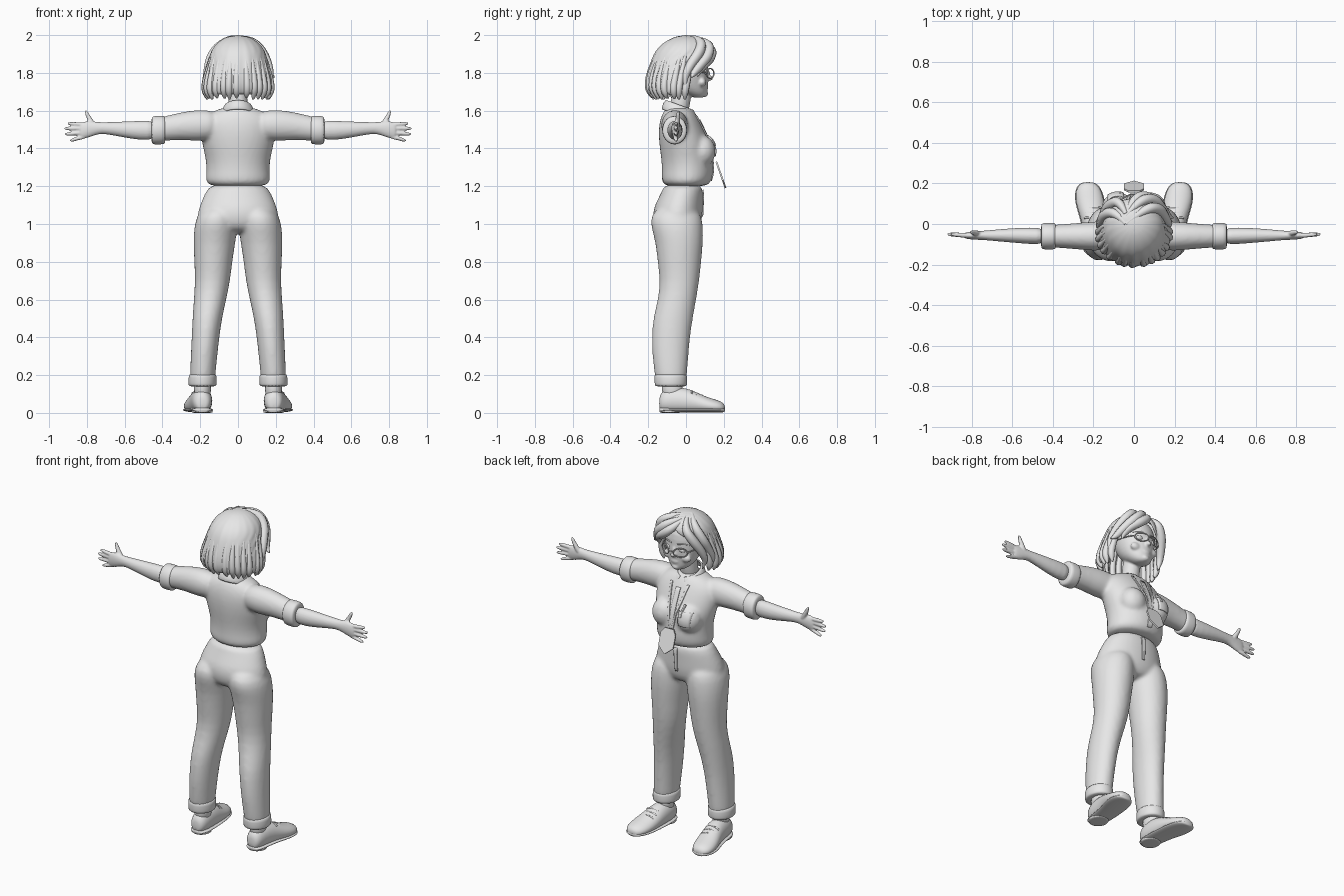
import bpy, bmesh, random
from math import sin, cos, pi, radians
from mathutils import Vector

random.seed(4)
if "Cube" in bpy.data.objects:
    bpy.data.objects.remove(bpy.data.objects["Cube"])

grey = bpy.data.materials.new("plain_grey")
grey.use_nodes = True
grey.diffuse_color = (0.8, 0.8, 0.8, 1)
grey.node_tree.nodes["Principled BSDF"].inputs["Base Color"].default_value = (0.8, 0.8, 0.8, 1)
SIDES = (("left", 1), ("right", -1))


def finish(name, bm, subsurf=1, voxel=0, thick=0, smooth=6):
    """Turn a bmesh into a smooth object, optionally fused by a voxel remesh."""
    bmesh.ops.recalc_face_normals(bm, faces=bm.faces)
    me = bpy.data.meshes.new(name)
    bm.to_mesh(me)
    bm.free()
    me.materials.append(grey)
    me.shade_smooth()
    ob = bpy.data.objects.new(name, me)
    bpy.context.collection.objects.link(ob)
    if thick:
        m = ob.modifiers.new("thickness", "SOLIDIFY")
        m.thickness, m.offset = thick, 0
    if subsurf:
        ob.modifiers.new("round", "SUBSURF").levels = subsurf
        ob.modifiers["round"].render_levels = subsurf
    if voxel:
        m = ob.modifiers.new("fuse", "REMESH")
        m.mode, m.voxel_size, m.use_smooth_shade = "VOXEL", voxel, True
        ob.modifiers.new("soften", "SMOOTH").iterations = smooth
    return ob


def loft(bm, axis, rings, s=1, n=20, floor=None):
    """Skin ellipses (t, c1, c2, r1, r2) along an axis; s mirrors x."""
    loops = []
    for t, c1, c2, r1, r2 in rings:
        loop = []
        for i in range(n):
            a, b = c1 + r1 * cos(2 * pi * i / n), c2 + r2 * sin(2 * pi * i / n)
            x, y, z = {"x": (t, a, b), "y": (a, t, b), "z": (a, b, t)}[axis]
            if floor is not None:
                z = max(z, floor)
            loop.append(bm.verts.new((s * x, y, z)))
        loops.append(loop)
    for p, q in zip(loops, loops[1:]):
        for i in range(n):
            bm.faces.new((p[i], p[(i + 1) % n], q[(i + 1) % n], q[i]))
    bm.faces.new(loops[0])
    bm.faces.new(loops[-1])


def blob(bm, centre, radii):
    made = bmesh.ops.create_uvsphere(bm, u_segments=20, v_segments=12, radius=1)["verts"]
    for v in made:
        v.co = Vector(c + r * k for c, r, k in zip(centre, radii, v.co))


def shell_point(level, theta, ripple=0):
    """Point on a level (z, rx, back, front, opening, tilt); theta 0 is the face side."""
    z, rx, back, front, opening, tilt = level
    k = 1 - ripple * abs(sin(theta * 9))
    return Vector((k * rx * sin(theta), (back + front) / 2 + k * (front - back) / 2 * cos(theta),
                   z - tilt * (1 + cos(theta)) / 2))


def shell(name, levels, n, thick, ripple=0):
    """Open-fronted wrap, used for the hair and the collar."""
    bm = bmesh.new()
    rows = []
    for j, lv in enumerate(levels):
        a = radians(lv[4])
        rows.append([bm.verts.new(shell_point(lv, a + (2 * pi - 2 * a) * i / n, ripple * j / len(levels)))
                     for i in range(n + 1)])
    for p, q in zip(rows, rows[1:]):
        for i in range(n):
            bm.faces.new((p[i], p[i + 1], q[i + 1], q[i]))
    bmesh.ops.remove_doubles(bm, verts=bm.verts, dist=0.0005)
    return finish(name, bm, thick=thick)


def tube(name, pts, radii, cyclic=False):
    """Tapered round strand through control points."""
    cu = bpy.data.curves.new(name, "CURVE")
    cu.dimensions, cu.bevel_depth, cu.bevel_resolution, cu.resolution_u = "3D", 1, 2, 5
    cu.use_fill_caps = True
    sp = cu.splines.new("NURBS")
    sp.points.add(len(pts) - 1)
    for i, (pt, p) in enumerate(zip(sp.points, pts)):
        pt.co = (*p, 1)
        pt.radius = radii[i] if isinstance(radii, (list, tuple)) else radii
    sp.use_cyclic_u, sp.use_endpoint_u, sp.order_u = cyclic, True, min(3, len(pts))
    cu.materials.append(grey)
    ob = bpy.data.objects.new(name, cu)
    bpy.context.collection.objects.link(ob)
    bpy.ops.object.select_all(action="DESELECT")
    ob.select_set(True)
    bpy.context.view_layer.objects.active = ob
    bpy.ops.object.convert(target="MESH")
    return bpy.context.object


def patch(name, target, top, bottom, thick=0.008):
    """Thin cloth piece (x0, x1, z) to (x0, x1, z) pressed onto the +y side of a garment."""
    bm = bmesh.new()
    rows = []
    for i in range(17):
        x0, x1, z = (a + (b - a) * i / 16 for a, b in zip(top, bottom))
        rows.append([bm.verts.new((x0 + (x1 - x0) * j / 6, 0.3, z)) for j in range(7)])
    for p, q in zip(rows, rows[1:]):
        for j in range(6):
            bm.faces.new((p[j], p[j + 1], q[j + 1], q[j]))
    ob = finish(name, bm, subsurf=0)
    m = ob.modifiers.new("press", "SHRINKWRAP")
    m.target, m.wrap_method = target, "PROJECT"
    m.use_project_y, m.use_negative_direction, m.use_positive_direction = True, True, False
    m.wrap_mode, m.offset = "ABOVE_SURFACE", 0.002
    s = ob.modifiers.new("thickness", "SOLIDIFY")
    s.thickness, s.offset = thick, 0
    return ob


# Trousers: hips and both legs fused together
bm = bmesh.new()
loft(bm, "z", [(1.22, 0, -.015, .15, .105), (1.16, 0, -.02, .178, .112), (1.10, 0, -.04, .205, .13),
               (1.04, 0, -.045, .222, .135), (.98, 0, -.045, .215, .12), (.95, 0, -.04, .1, .08)])
for side, s in SIDES:
    loft(bm, "z", [(1.1, .1, -.05, .07, .09), (1.04, .113, -.053, .11, .142), (.97, .119, -.045, .116, .137),
                   (.9, .125, -.035, .112, .127), (.8, .131, -.035, .102, .117), (.7, .134, -.033, .094, .105),
                   (.6, .148, -.047, .087, .102), (.5, .163, -.07, .079, .107), (.4, .172, -.08, .074, .102),
                   (.3, .18, -.083, .071, .097), (.2, .187, -.08, .068, .086), (.15, .188, -.08, .066, .08)], s)
trousers = finish("trousers", bm, voxel=.011)
patch("trouser_fly", trousers, (-.004, .02, 1.18), (-.004, .012, 1.04))

# Shirt: torso, bust and sleeves fused together
bm = bmesh.new()
loft(bm, "z", [(1.195, 0, 0, .15, .11), (1.225, 0, .002, .176, .135), (1.28, 0, .01, .167, .137),
               (1.35, 0, .005, .172, .137), (1.42, 0, -.005, .192, .138), (1.50, 0, -.025, .2, .122),
               (1.56, 0, -.035, .19, .102), (1.60, 0, -.038, .13, .08), (1.62, 0, -.038, .07, .06)], n=24)
for side, s in SIDES:
    blob(bm, (s * .08, .085, 1.385), (.08, .073, .085))
    loft(bm, "x", [(.1, -.06, 1.525, .07, .075), (.2, -.06, 1.522, .075, .087), (.3, -.06, 1.52, .063, .074),
                   (.4, -.06, 1.503, .057, .065), (.44, -.06, 1.498, .055, .062)], s)
shirt = finish("shirt", bm, voxel=.011)
patch("shirt_placket", shirt, (-.014, .014, 1.55), (-.014, .014, 1.23))
patch("chest_pocket", shirt, (-.13, -.05, 1.44), (-.125, -.055, 1.36))
patch("pocket_pen", shirt, (-.075, -.066, 1.47), (-.075, -.066, 1.41), .016)
shell("collar", [(1.655, .062, -.1, .035, 8, .05), (1.645, .075, -.115, .05, 14, .06),
                 (1.605, .092, -.128, .068, 20, .065)], 28, .01)

# Lanyard and hanging badge
for side, s in SIDES:
    patch(side + "_lanyard_strap", shirt, (s * .05, s * .063, 1.57), (0, s * .012, 1.32))
bm = bmesh.new()
outline = [(-.03, 1.33), (.03, 1.33), (.05, 1.3), (.05, 1.23), (0, 1.19), (-.05, 1.23), (-.05, 1.3)]
bm.faces.new([bm.verts.new((x, .157 + (1.34 - z) * .35, z)) for x, z in outline])
badge = finish("badge", bm, subsurf=0, thick=.009)
badge.data.shade_flat()

# Rolled cuffs, arms, hands, ankles and shoes
for side, s in SIDES:
    bm = bmesh.new()
    loft(bm, "x", [(.385, -.06, 1.498, .057, .066), (.387, -.06, 1.498, .066, .076), (.42, -.06, 1.497, .067, .077),
                   (.455, -.06, 1.496, .066, .076), (.458, -.06, 1.496, .055, .062)], s)
    finish(side + "_sleeve_cuff", bm)

    bm = bmesh.new()
    loft(bm, "x", [(.43, -.06, 1.497, .043, .055), (.52, -.058, 1.495, .041, .051), (.6, -.056, 1.5, .036, .043),
                   (.7, -.056, 1.508, .027, .031), (.74, -.056, 1.508, .023, .031), (.785, -.057, 1.503, .021, .044),
                   (.825, -.057, 1.495, .017, .046), (.84, -.057, 1.492, .012, .038)], s)
    for z0, z1, x1 in ((1.526, 1.532, .905), (1.506, 1.506, .922), (1.484, 1.476, .918), (1.462, 1.442, .892)):
        loft(bm, "x", [(.8, -.057, z0, .012, .012), (.85, -.055, (z0 * 2 + z1) / 3, .013, .012),
                       (x1 - .012, -.051, z1, .011, .01), (x1, -.05, z1, .006, .005)], s, n=10)
    loft(bm, "z", [(1.5, .755, -.05, .022, .015), (1.54, .775, -.045, .018, .015),
                   (1.575, .797, -.042, .013, .012), (1.605, .806, -.04, .007, .007)], s, n=10)
    finish(side + "_arm", bm, voxel=.005, smooth=3)

    bm = bmesh.new()
    loft(bm, "z", [(.14, .188, -.08, .066, .078), (.142, .188, -.08, .075, .086), (.17, .188, -.08, .076, .088),
                   (.203, .187, -.081, .074, .087), (.206, .187, -.081, .066, .08)], s)
    finish(side + "_trouser_cuff", bm)
    bm = bmesh.new()
    loft(bm, "z", [(.06, .188, -.07, .045, .055), (.13, .188, -.072, .045, .056), (.19, .188, -.075, .045, .056)], s)
    finish(side + "_ankle", bm)

    foot = [(-.142, .19, .05, .02, .025), (-.132, .19, .058, .044, .056), (-.08, .19, .066, .056, .072),
            (0, .196, .062, .06, .072), (.05, .205, .052, .066, .06), (.11, .217, .038, .072, .046),
            (.165, .224, .032, .065, .037), (.195, .226, .028, .045, .028), (.207, .226, .024, .02, .014)]
    bm = bmesh.new()
    loft(bm, "y", foot, s, floor=.014)
    finish(side + "_shoe", bm)
    bm = bmesh.new()
    loft(bm, "y", [(y, cx, .016, rx + .004, .013) for y, cx, cz, rx, rz in foot], s)
    finish(side + "_shoe_sole", bm)
    bm = bmesh.new()
    loft(bm, "z", [(0, .19, -.082, .052, .056), (.002, .19, -.082, .057, .06), (.025, .19, -.082, .057, .06)], s)
    finish(side + "_shoe_heel", bm)
    for i in range(3):
        y, z = .03 + .025 * i, .121 - .011 * i
        tube(f"{side}_shoe_lace_{i + 1}", [(s * .165, y, z - .018), (s * .205, y + .005, z + .006),
                                          (s * .245, y, z - .018)], .005)

# Head, neck and face
bm = bmesh.new()
loft(bm, "z", [(1.58, 0, -.04, .055, .055), (1.64, 0, -.03, .05, .052), (1.7, 0, -.02, .05, .052),
               (1.75, 0, -.02, .045, .05)])
loft(bm, "z", [(1.668, 0, .068, .02, .02), (1.675, 0, .063, .045, .043), (1.70, 0, .04, .073, .074),
               (1.735, 0, .02, .092, .096), (1.78, 0, .008, .107, .114), (1.83, 0, 0, .118, .118),
               (1.89, 0, 0, .115, .116), (1.94, 0, 0, .08, .085), (1.96, 0, 0, .04, .04)])
blob(bm, (0, .123, 1.772), (.015, .021, .014))
blob(bm, (0, .116, 1.79), (.01, .012, .03))
blob(bm, (0, .107, 1.727), (.028, .013, .007))
blob(bm, (0, .104, 1.716), (.022, .013, .007))
blob(bm, (0, .098, 1.69), (.025, .02, .018))
for side, s in SIDES:
    blob(bm, (s * .057, .085, 1.75), (.035, .022, .025))
finish("head", bm, voxel=.006, smooth=3)
for side, s in SIDES:
    bm = bmesh.new()
    blob(bm, (s * .045, .103, 1.803), (.022, .012, .014))
    finish(side + "_eye", bm, subsurf=0)
    tube(side + "_eyebrow", [(s * .02, .114, 1.837), (s * .05, .11, 1.847), (s * .082, .085, 1.835)], [.004, .005, .002])
    rim = [(s * (.051 + .036 * cos(a)), .128 - .02 * cos(a), 1.797 + .027 * sin(a))
           for a in (2 * pi * i / 14 for i in range(14))]
    tube(side + "_glasses_rim", rim, .0035, True)
    tube(side + "_glasses_temple", [(s * .086, .108, 1.802), (s * .113, .07, 1.806), (s * .122, -.02, 1.81)], .0035)
tube("glasses_bridge", [(-.017, .145, 1.8), (0, .149, 1.804), (.017, .145, 1.8)], .0035)

# Bobbed hair: a rippled cap, swept fringe and hem strands
cap = [(1.995, 0, 0, 0, 0, 0), (1.985, .065, -.065, .07, 0, 0), (1.95, .115, -.125, .115, 0, 0),
       (1.91, .142, -.16, .132, 8, 0), (1.87, .155, -.178, .13, 42, 0), (1.82, .165, -.195, .125, 60, 0),
       (1.77, .178, -.208, .115, 70, 0), (1.72, .186, -.21, .10, 80, 0), (1.685, .178, -.192, .085, 92, 0)]
shell("hair_cap", cap, 72, .012, .07)
for i in range(17):
    theta = radians(72 + 216 * i / 16 + random.uniform(-4, 4))
    pts = [shell_point(lv, theta) for lv in cap[3:]]
    pts = [Vector((p.x * .95, p.y * .95, p.z)) for p in pts]
    pts.append(pts[-1] * .96 + Vector((0, 0, .045 + random.uniform(-.004, .006))))
    tube(f"hair_strand_{i + 1}", pts, [.006, .012, .016, .019, .02, .017, .005])
fringe = [[(-.04, .04, 1.98), (.03, .12, 1.965), (.1, .125, 1.9), (.145, .07, 1.835), (.17, .035, 1.79), (.195, .03, 1.777)],
          [(-.04, .0, 1.985), (.06, .08, 1.98), (.125, .08, 1.92), (.16, .02, 1.84), (.175, -.01, 1.77), (.17, 0, 1.70)],
          [(-.03, .06, 1.975), (.0, .13, 1.94), (.06, .138, 1.89), (.115, .1, 1.85), (.135, .07, 1.81), (.14, .06, 1.78)],
          [(-.04, .05, 1.98), (-.07, .115, 1.945), (-.115, .1, 1.88), (-.145, .06, 1.81), (-.16, .03, 1.74), (-.14, .04, 1.69)],
          [(-.04, .0, 1.985), (-.09, .06, 1.96), (-.145, .05, 1.88), (-.16, .01, 1.81), (-.175, -.02, 1.74), (-.16, 0, 1.68)]]
for i, pts in enumerate(fringe):
    tube(f"hair_fringe_{i + 1}", pts, [.012, .024, .028, .025, .017, .003])
